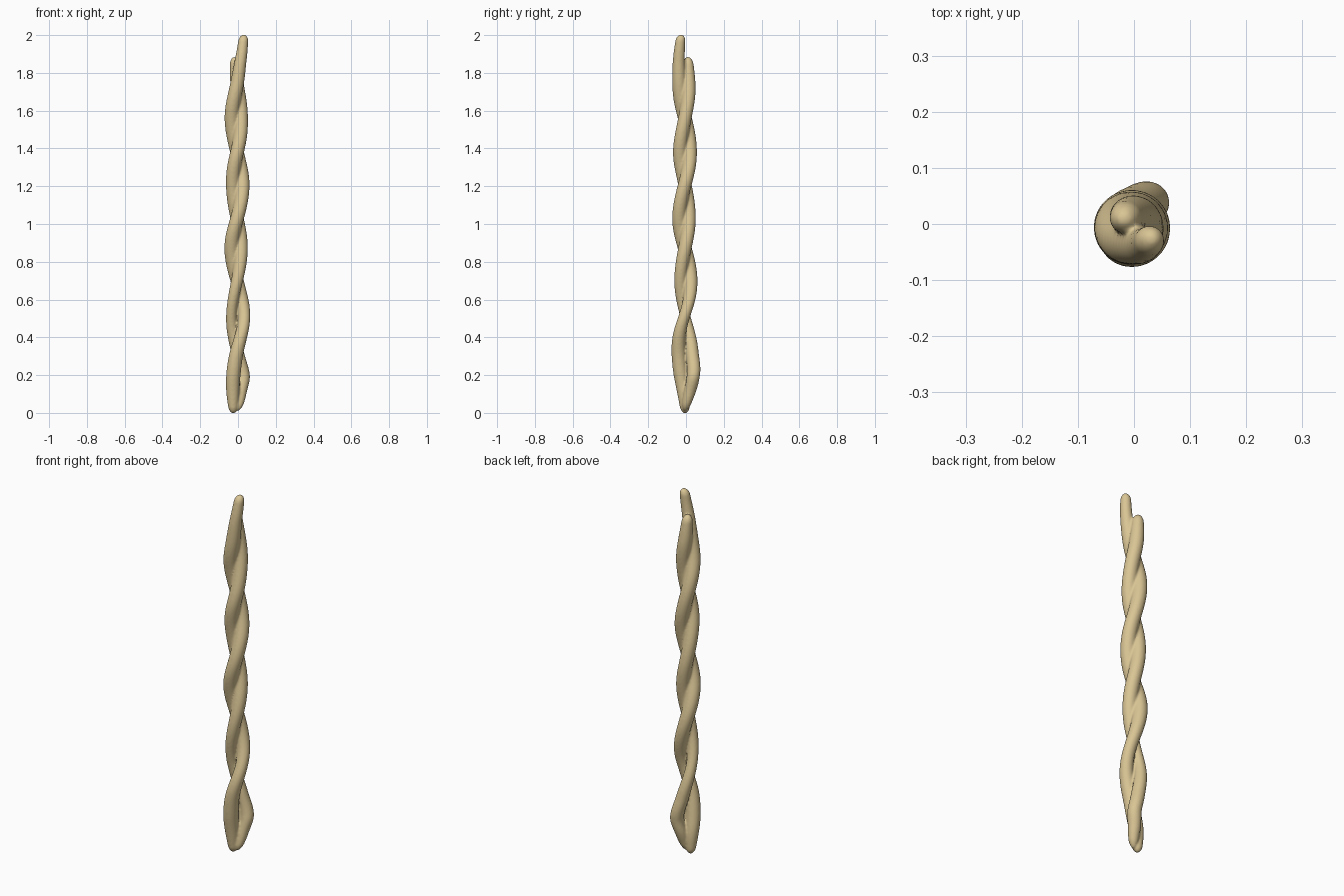
import bpy
import bmesh
import math

if "Cube" in bpy.data.objects:
    bpy.data.objects.remove(bpy.data.objects["Cube"])

AXIS = (-0.005, -0.006)   # centre line of the twist
SIDES = 24
RINGS = 220


def spline(keys, z):
    """Smooth interpolation of (z, angle, offset, radius) keys."""
    i = 0
    while i < len(keys) - 2 and z > keys[i + 1][0]:
        i += 1
    a, b = keys[i], keys[i + 1]
    p, n = keys[max(i - 1, 0)], keys[min(i + 2, len(keys) - 1)]
    h = b[0] - a[0]
    t = (z - a[0]) / h
    out = []
    for k in (1, 2, 3):
        ma = (b[k] - p[k]) / (b[0] - p[0]) * h
        mb = (n[k] - a[k]) / (n[0] - a[0]) * h
        out.append((2*t**3 - 3*t**2 + 1) * a[k] + (t**3 - 2*t**2 + t) * ma
                   + (3*t**2 - 2*t**3) * b[k] + (t**3 - t**2) * mb)
    return out


def add_strand(bm, keys, cap):
    """Tapered tube winding round the axis, with rounded ends."""
    z0, z1 = keys[0][0], keys[-1][0]
    rings = []
    for i in range(RINGS + 1):
        s = 0.5 - 0.5 * math.cos(math.pi * i / RINGS)   # denser at the ends
        z = z0 + (z1 - z0) * s
        angle, offset, radius = spline(keys, z)
        end = min(1, min(z - z0, z1 - z) / cap)
        radius *= max(0.03, math.sqrt(max(0, 1 - (1 - end) ** 2)))
        cx = AXIS[0] + offset * math.cos(math.radians(angle))
        cy = AXIS[1] + offset * math.sin(math.radians(angle))
        rings.append([bm.verts.new((cx + radius * math.cos(math.tau * j / SIDES),
                                    cy + radius * math.sin(math.tau * j / SIDES), z))
                      for j in range(SIDES)])
    for lo, hi in zip(rings, rings[1:]):
        for j in range(SIDES):
            k = (j + 1) % SIDES
            bm.faces.new((lo[j], lo[k], hi[k], hi[j]))
    bm.faces.new(rings[0][::-1])
    bm.faces.new(rings[-1])


# Long strand: reaches the top tip
long_strand = [
    (-0.003, -185, 0.020, 0.022), (0.10, -165, 0.023, 0.034), (0.20, -132, 0.029, 0.038),
    (0.33, -90, 0.034, 0.037), (0.52, 0, 0.038, 0.032), (0.70, 90, 0.031, 0.036),
    (0.87, 180, 0.029, 0.038), (1.03, 270, 0.030, 0.037), (1.21, 360, 0.029, 0.037),
    (1.38, 450, 0.027, 0.037), (1.56, 540, 0.028, 0.038), (1.73, 625, 0.029, 0.037),
    (1.88, 664, 0.038, 0.031), (2.003, 691, 0.041, 0.025)]

# Short strand: swollen at the foot, ends below the tip
short_strand = [
    (0.01, 30, 0.004, 0.018), (0.10, 52, 0.030, 0.031), (0.20, 54, 0.056, 0.035),
    (0.33, 90, 0.038, 0.034), (0.52, 180, 0.030, 0.028), (0.70, 270, 0.024, 0.032),
    (0.87, 360, 0.021, 0.036), (1.03, 450, 0.022, 0.036), (1.21, 540, 0.023, 0.036),
    (1.38, 630, 0.026, 0.037), (1.56, 720, 0.022, 0.036), (1.73, 805, 0.021, 0.036),
    (1.885, 850, 0.020, 0.026)]

bm = bmesh.new()
add_strand(bm, long_strand, 0.035)
add_strand(bm, short_strand, 0.04)
bmesh.ops.recalc_face_normals(bm, faces=bm.faces)
mesh = bpy.data.meshes.new("twisted_stick")
bm.to_mesh(mesh)
bm.free()
stick = bpy.data.objects.new("twisted_stick", mesh)
bpy.context.collection.objects.link(stick)

# Fuse the strands and soften the groove between them
fuse = stick.modifiers.new("fuse", 'REMESH')
fuse.mode = 'VOXEL'
fuse.voxel_size = 0.005
fuse.use_smooth_shade = True
soften = stick.modifiers.new("soften", 'SMOOTH')
soften.factor = 0.5
soften.iterations = 8

# Baked tan colour
tan = bpy.data.materials.new("tan")
tan.diffuse_color = (0.70, 0.56, 0.30, 1)
tan.use_nodes = True
tan.node_tree.nodes["Principled BSDF"].inputs["Base Color"].default_value = tan.diffuse_color
mesh.materials.append(tan)
for face in mesh.polygons:
    face.use_smooth = True
